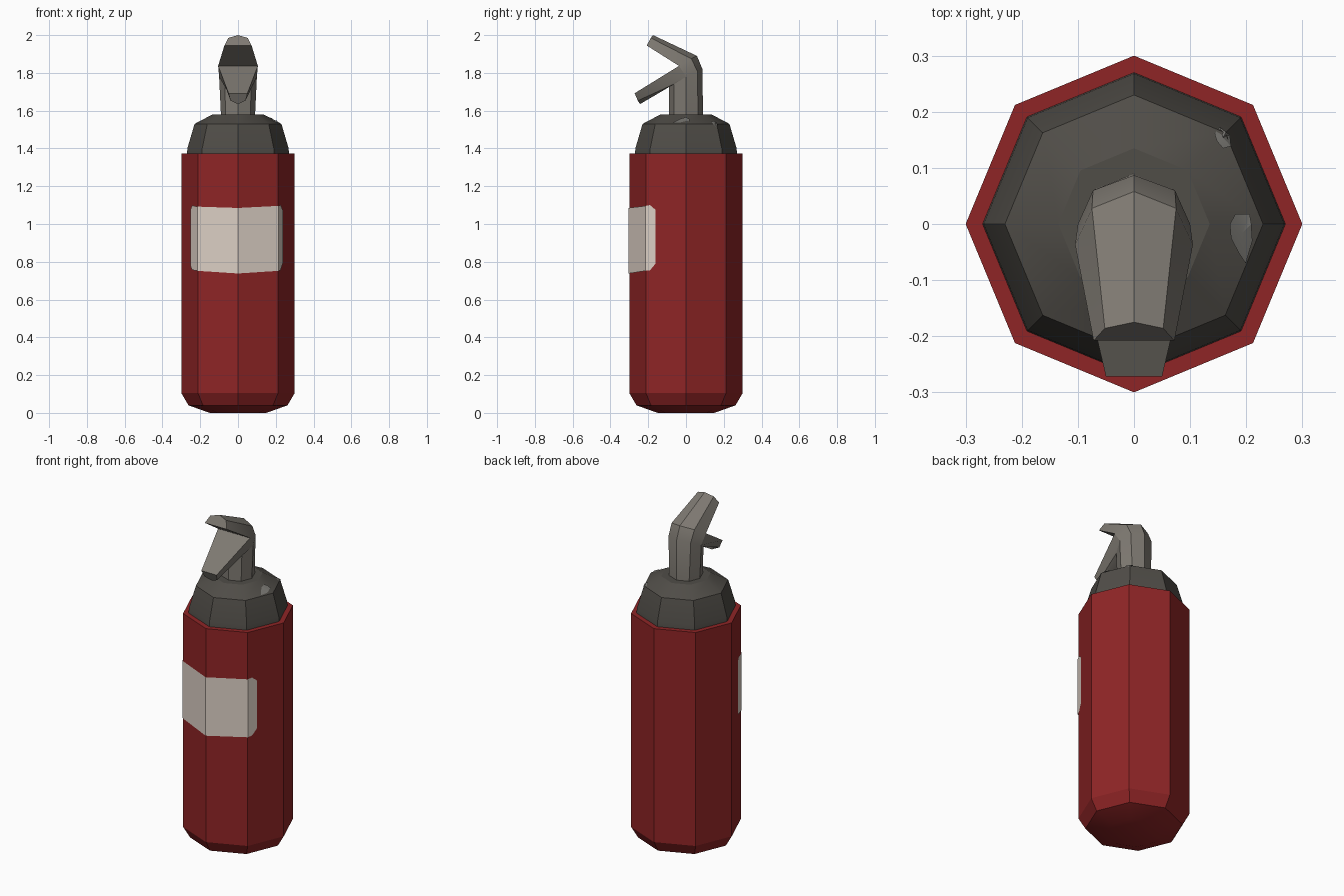
import bpy, bmesh, math
from mathutils import Vector

if "Cube" in bpy.data.objects:
    bpy.data.objects.remove(bpy.data.objects["Cube"])


def material(name, rgb):
    m = bpy.data.materials.new(name)
    m.diffuse_color = (*rgb, 1)
    m.use_nodes = True
    m.node_tree.nodes["Principled BSDF"].inputs["Base Color"].default_value = m.diffuse_color
    return m


RED = material("red paint", (0.275, 0.018, 0.019))
DARK = material("dark grey metal", (0.080, 0.074, 0.064))
GREY = material("handle grey", (0.21, 0.193, 0.168))
CREAM = material("cream label", (0.72, 0.63, 0.56))
WORN = material("worn metal", (0.18, 0.175, 0.16))


def finish(name, bm, mat):
    bmesh.ops.remove_doubles(bm, verts=bm.verts, dist=0.0005)
    bmesh.ops.recalc_face_normals(bm, faces=bm.faces)
    mesh = bpy.data.meshes.new(name)
    bm.to_mesh(mesh)
    bm.free()
    mesh.materials.append(mat)
    ob = bpy.data.objects.new(name, mesh)
    bpy.context.collection.objects.link(ob)
    bpy.ops.object.select_all(action='DESELECT')
    ob.select_set(True)
    bpy.context.view_layer.objects.active = ob
    bpy.ops.object.shade_smooth_by_angle(angle=math.radians(25))
    return ob


def add_face(bm, pts):
    return bm.faces.new([bm.verts.new(p) for p in pts])


def octagon_lathe(name, profile, mat):
    """Eight-sided turned shape from (radius, z) pairs, closed at both ends."""
    bm = bmesh.new()
    rings = [[bm.verts.new((r * math.cos(i * math.pi / 4), r * math.sin(i * math.pi / 4), z))
              for i in range(8)] for r, z in profile]
    for a, b in zip(rings, rings[1:]):
        for i in range(8):
            j = (i + 1) % 8
            bm.faces.new((a[i], a[j], b[j], b[i]))
    bm.faces.new(rings[0][::-1])
    bm.faces.new(rings[-1])
    return finish(name, bm, mat)


# Tank and valve collar
octagon_lathe("tank", [(0.15, 0), (0.262, 0.04), (0.3, 0.105), (0.3, 1.372)], RED)
octagon_lathe("collar", [(0.27, 1.371), (0.268, 1.40), (0.23, 1.53), (0.135, 1.58)], DARK)

# Label: thin plate wrapped round the front corners of the tank
bm = bmesh.new()
s = 0.3 * math.cos(math.pi / 4)
columns = [(-0.247, -0.128, 0.775, 1.08), (-0.240, -0.145, 0.757, 1.098),
           (-s, -s, 0.752, 1.092), (0, -0.3, 0.738, 1.085), (s, -s, 0.752, 1.096),
           (0.222, -0.188, 0.755, 1.10), (0.234, -0.159, 0.79, 1.075)]
g = 1.013
for (x0, y0, l0, h0), (x1, y1, l1, h1) in zip(columns, columns[1:]):
    add_face(bm, [(x0 * g, y0 * g, l0), (x1 * g, y1 * g, l1),
                  (x1 * g, y1 * g, h1), (x0 * g, y0 * g, h0)])
finish("label", bm, CREAM)


# Worn patches lying on the collar
def collar_point(x, y):
    r = max(x * math.cos(a) + y * math.sin(a)
            for a in [math.pi / 8 + i * math.pi / 4 for i in range(8)]) / math.cos(math.pi / 8)
    z = 1.58 - (r - 0.135) * 0.05 / 0.095 if r < 0.23 else 1.53 - (r - 0.23) * 0.13 / 0.04
    return Vector((x * 1.005, y * 1.005, z + 0.004))


patches = [[(0.17, 0), (0.18, 0.018), (0.205, 0.018), (0.208, 0), (0.21, -0.03),
            (0.198, -0.07), (0.185, -0.05), (0.172, -0.025)],
           [(0.143, 0.160), (0.152, 0.172), (0.163, 0.163), (0.170, 0.158),
            (0.172, 0.138), (0.158, 0.134), (0.147, 0.147)]]
for n, patch in enumerate(patches):
    bm = bmesh.new()
    c = [sum(p[k] for p in patch) / len(patch) for k in (0, 1)]
    for a, b in zip(patch, patch[1:] + patch[:1]):
        add_face(bm, [collar_point(*c), collar_point(*a), collar_point(*b)])
    finish(f"worn_patch_{n + 1}", bm, WORN)

# Handle: the octagonal neck splits into an upper lever (back half) and a
# lower lever (front half). Rows run edge, middle, centre; mirrored in x.
upper = [[(0.09, 0, 1.57), (0.065, 0.064, 1.57), (0, 0.09, 1.57)],
         [(0.10, 0, 1.78), (0.073, 0.06, 1.81), (0, 0.087, 1.82)],
         [(0.105, -0.037, 1.837), (0.075, 0.028, 1.875), (0, 0.058, 1.89)],
         [(0.072, -0.208, 1.945), (0.052, -0.186, 1.985), (0, -0.175, 2.0)]]
lower = [[(0.09, 0, 1.57), (0.065, -0.064, 1.57), (0, -0.09, 1.57)],
         [(0.10, 0, 1.78), (0.07, -0.064, 1.74), (0, -0.09, 1.725)],
         [(0.05, -0.272, 1.692), (0.04, -0.255, 1.653), (0, -0.243, 1.635)]]
bm = bmesh.new()
crease, top_end, low_end = upper[2][0], upper[3][0], lower[2][0]


def flip(p):
    return (-p[0], p[1], p[2])


half_faces = [[upper[1][0], crease, low_end]]
for rows in (upper, lower):
    for a, b in zip(rows, rows[1:]):
        half_faces += [[a[i], a[i + 1], b[i + 1], b[i]] for i in (0, 1)]
for f in half_faces:
    add_face(bm, f)
    add_face(bm, [flip(p) for p in f][::-1])
for end in (top_end, low_end):          # underside of upper lever, top of lower lever
    add_face(bm, [crease, flip(crease), flip(end), end])
for row in (upper[3], lower[2]):        # end caps
    add_face(bm, row + [flip(row[1]), flip(row[0])])
finish("handle", bm, GREY)
